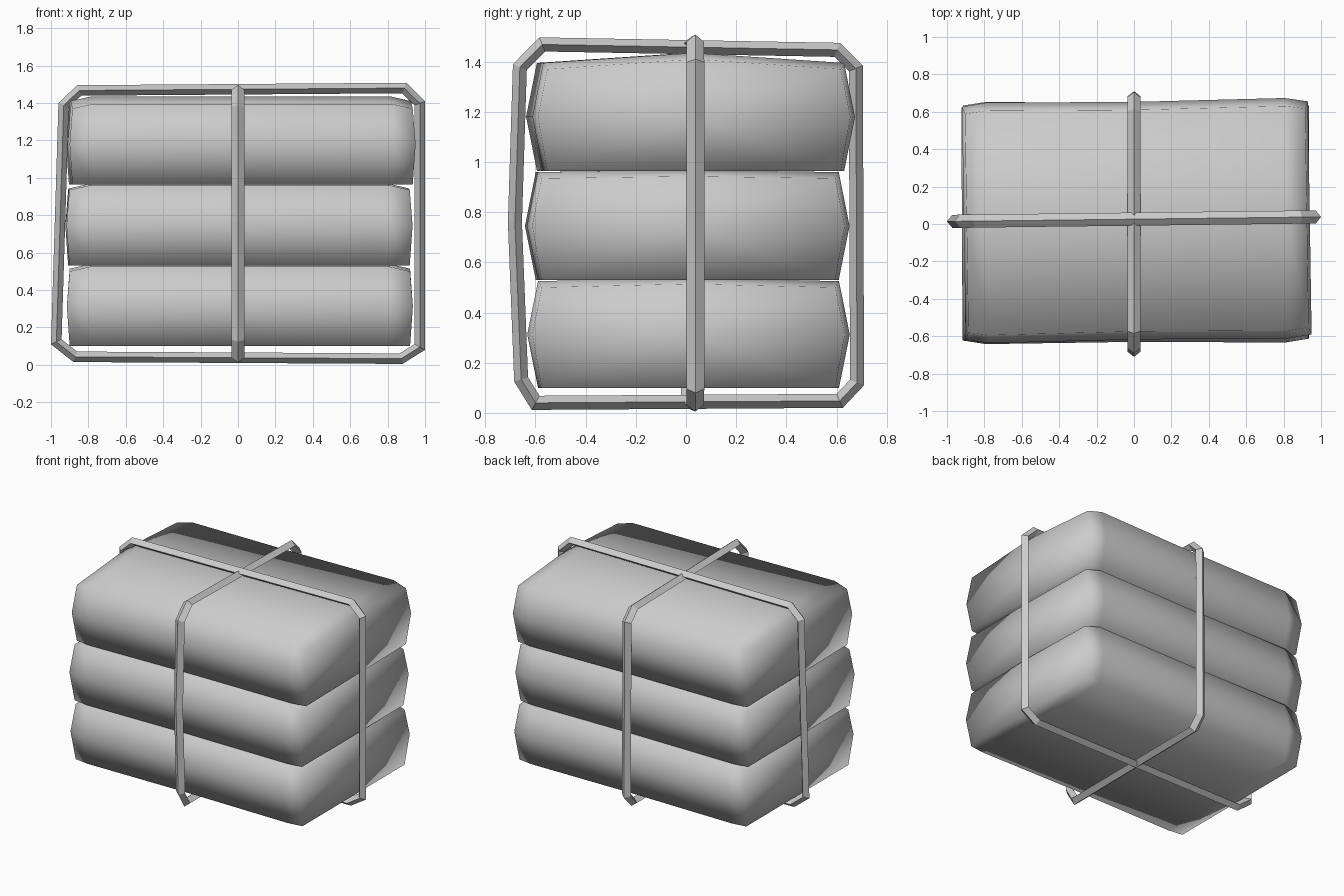
import bpy, bmesh
from math import radians
from mathutils import Vector, Matrix

old = bpy.data.objects.get("Cube")
if old:
    bpy.data.objects.remove(old, do_unlink=True)


def material(name, rgb):
    m = bpy.data.materials.new(name)
    m.use_nodes = True
    m.diffuse_color = (*rgb, 1)
    m.node_tree.nodes["Principled BSDF"].inputs["Base Color"].default_value = (*rgb, 1)
    return m


GREY = material("light grey", (0.6, 0.6, 0.6))


def finish(bm, name, smooth):
    bmesh.ops.recalc_face_normals(bm, faces=bm.faces)
    for f in bm.faces:
        f.smooth = smooth
    mesh = bpy.data.meshes.new(name)
    bm.to_mesh(mesh)
    bm.free()
    mesh.materials.append(GREY)
    obj = bpy.data.objects.new(name, mesh)
    bpy.context.collection.objects.link(obj)
    return obj


def bridge(bm, a, b):
    n = len(a)
    for i in range(n):
        bm.faces.new((a[i], a[(i + 1) % n], b[(i + 1) % n], b[i]))


# Soft packed sack: hexagonal section with bulging sides and slightly tucked ends
def sack(name, z0, z1, crown, center, turn):
    bm = bmesh.new()
    zm = (z0 + z1) / 2
    rings = []
    for x, tuck, pinch in ((-0.91, 1, 0), (-0.8, 0, 0), (0, 0, 0.008), (0.8, 0, 0), (0.91, 1, 0)):
        yb = 0.6 - 0.015 * tuck - pinch
        ym = 0.643 - 0.02 * tuck - pinch
        zt = z1 - 0.025 * tuck
        ring = [(-yb, z0), (0, z0), (yb, z0), (ym, zm),
                (yb, zt), (0, zt + crown), (-yb, zt), (-ym, zm)]
        side = 1 if x > 0 else -1
        rings.append([bm.verts.new((x + side * 0.015 * tuck * (z == zm), y, z)) for y, z in ring])
    for a, b in zip(rings, rings[1:]):
        bridge(bm, a, b)
    # End caps: four quads around a middle point
    for ring, x in ((rings[0], -0.925), (rings[-1], 0.925)):
        mid = bm.verts.new((x, 0, zm))
        for i in (1, 3, 5, 7):
            bm.faces.new((mid, ring[i], ring[(i + 1) % 8], ring[(i + 2) % 8]))
    move = Matrix.Translation((*center, 0)) @ Matrix.Rotation(radians(turn), 4, "Z")
    bmesh.ops.transform(bm, matrix=move, verts=bm.verts)
    return finish(bm, name, True)


sack("bottom_sack", 0.1, 0.525, 0.014, (0.01, 0.01), 0)
sack("middle_sack", 0.53, 0.96, 0.008, (0.005, 0.005), 0.3)
sack("top_sack", 0.965, 1.395, 0.04, (0.015, 0.018), 0.9)


# Tie band: diamond section swept around a closed outline (counter-clockwise)
def band(name, outline, depth, half_width, matrix):
    bm = bmesh.new()
    pts = [Vector(p) for p in outline]
    rings = []
    for i, p in enumerate(pts):
        d0 = (p - pts[i - 1]).normalized()
        d1 = (pts[(i + 1) % len(pts)] - p).normalized()
        n0, n1 = Vector((-d0.y, d0.x)), Vector((-d1.y, d1.x))
        inward = (n0 + n1) / (1 + n0.dot(n1)) * depth
        section = ((p, 0), (p + inward / 2, half_width), (p + inward, 0), (p + inward / 2, -half_width))
        rings.append([bm.verts.new((q.x, w, q.y)) for q, w in section])
    for i, ring in enumerate(rings):
        bridge(bm, rings[i - 1], ring)
    bmesh.ops.transform(bm, matrix=matrix, verts=bm.verts)
    return finish(bm, name, False)


long_outline = [(-0.88, 0.015), (0.88, 0.005), (1.0, 0.08), (1.0, 1.41),
                (0.9, 1.508), (-0.86, 1.495), (-0.96, 1.4), (-1.0, 0.11)]
cross_outline = [(-0.615, 0.012), (0.625, 0.02), (0.71, 0.11), (0.705, 1.385),
                 (0.615, 1.475), (-0.585, 1.497), (-0.69, 1.39), (-0.71, 0.76), (-0.685, 0.125)]

band("long_band", long_outline, 0.056, 0.035,
     Matrix.Translation((0, 0.026, 0)) @ Matrix.Rotation(radians(0.7), 4, "Z"))
band("cross_band", cross_outline, 0.056, 0.036, Matrix.Rotation(radians(90), 4, "Z"))
